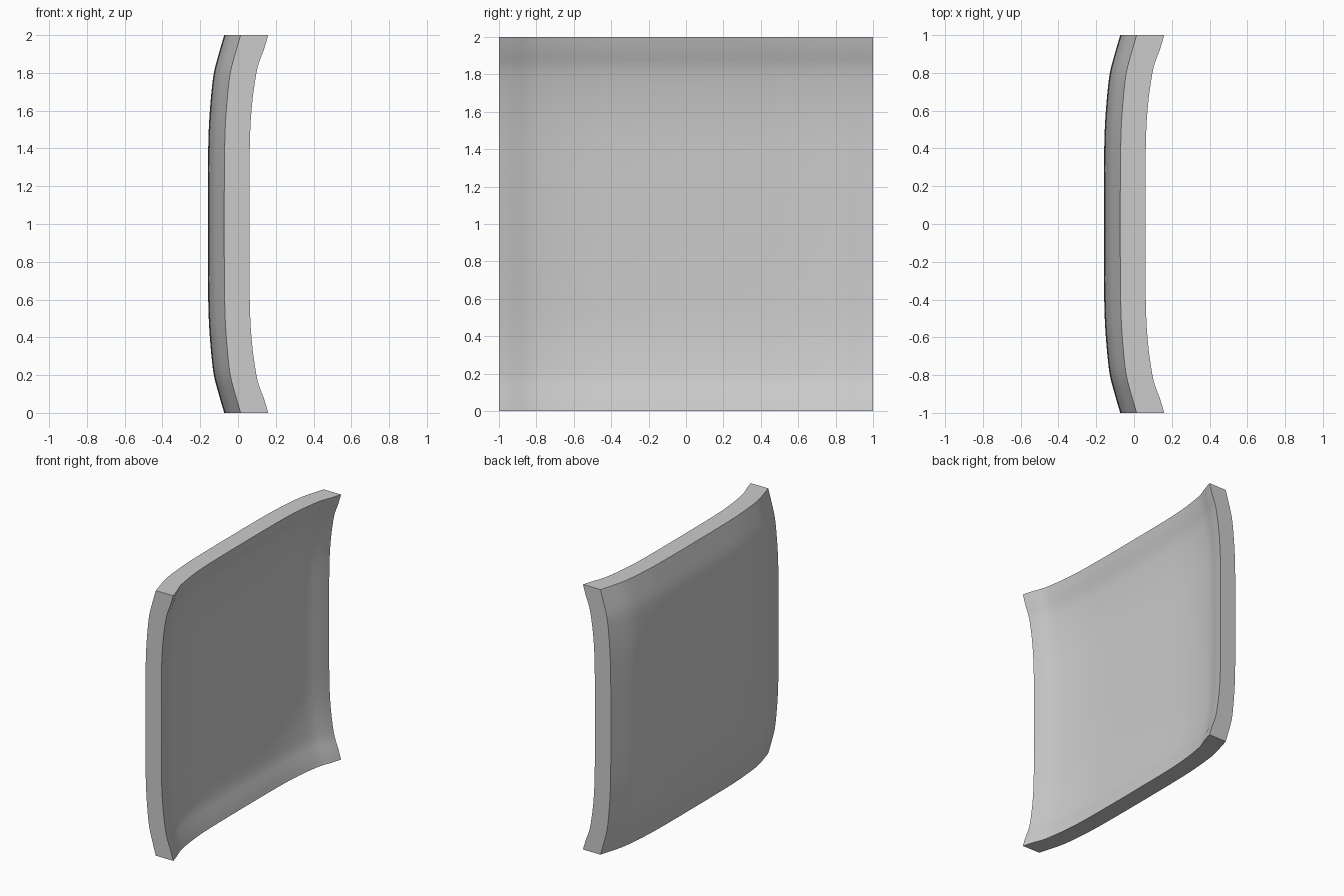
import bpy
import bmesh
import math

cube = bpy.data.objects.get("Cube")
if cube:
    bpy.data.objects.remove(cube, do_unlink=True)

SEGMENTS = 48

# Rise of each face towards the rim: (distance from centre, rise)
OUTER = [(0, 0), (0.3, 0.001), (0.5, 0.005), (0.65, 0.015), (0.8, 0.032), (0.9, 0.058), (1, 0.087)]
INNER = [(0, 0), (0.3, 0.001), (0.5, 0.005), (0.65, 0.016), (0.78, 0.034), (0.85, 0.049), (0.92, 0.076), (1, 0.1)]


def rise(profile, t):
    """Smooth interpolation through the profile points."""
    t = min(abs(t), 1)
    i = next(k for k in range(len(profile) - 1) if t <= profile[k + 1][0] + 1e-6)

    def slope(k):
        a, b = profile[max(k - 1, 0)], profile[min(k + 1, len(profile) - 1)]
        return 0 if k == 0 else (b[1] - a[1]) / (b[0] - a[0])

    (x0, y0), (x1, y1) = profile[i], profile[i + 1]
    h = x1 - x0
    s = (t - x0) / h
    blend = s * s * (3 - 2 * s)
    return (y0 + (y1 - y0) * blend
            + h * slope(i) * s * (1 - s) ** 2 - h * slope(i + 1) * s * s * (1 - s))


def place(verts, profile, base):
    """Stand a flat sheet upright and dish it in both directions."""
    for v in verts:
        y, z = v.co.x, v.co.y
        v.co = (base + rise(profile, y) + rise(profile, z), y, z + 1)


grey = bpy.data.materials.new("plain grey")
grey.use_nodes = True
colour = (0.6, 0.6, 0.6, 1)
grey.diffuse_color = colour
grey.node_tree.nodes["Principled BSDF"].inputs["Base Color"].default_value = colour

# Thick dished panel: outer sheet, extruded to the inner sheet
bm = bmesh.new()
bmesh.ops.create_grid(bm, x_segments=SEGMENTS, y_segments=SEGMENTS, size=1)
outer = list(bm.verts)
result = bmesh.ops.extrude_face_region(bm, geom=list(bm.faces), use_keep_orig=True)
inner = [g for g in result["geom"] if isinstance(g, bmesh.types.BMVert)]
place(outer, OUTER, -0.16)
place(inner, INNER, -0.04)
bmesh.ops.recalc_face_normals(bm, faces=list(bm.faces))

mesh = bpy.data.meshes.new("dished_panel")
bm.to_mesh(mesh)
bm.free()
mesh.materials.append(grey)
panel = bpy.data.objects.new("dished_panel", mesh)
bpy.context.collection.objects.link(panel)

# Smooth faces with a crisp rim
bpy.ops.object.select_all(action="DESELECT")
panel.select_set(True)
bpy.context.view_layer.objects.active = panel
bpy.ops.object.shade_smooth_by_angle(angle=math.radians(40))
